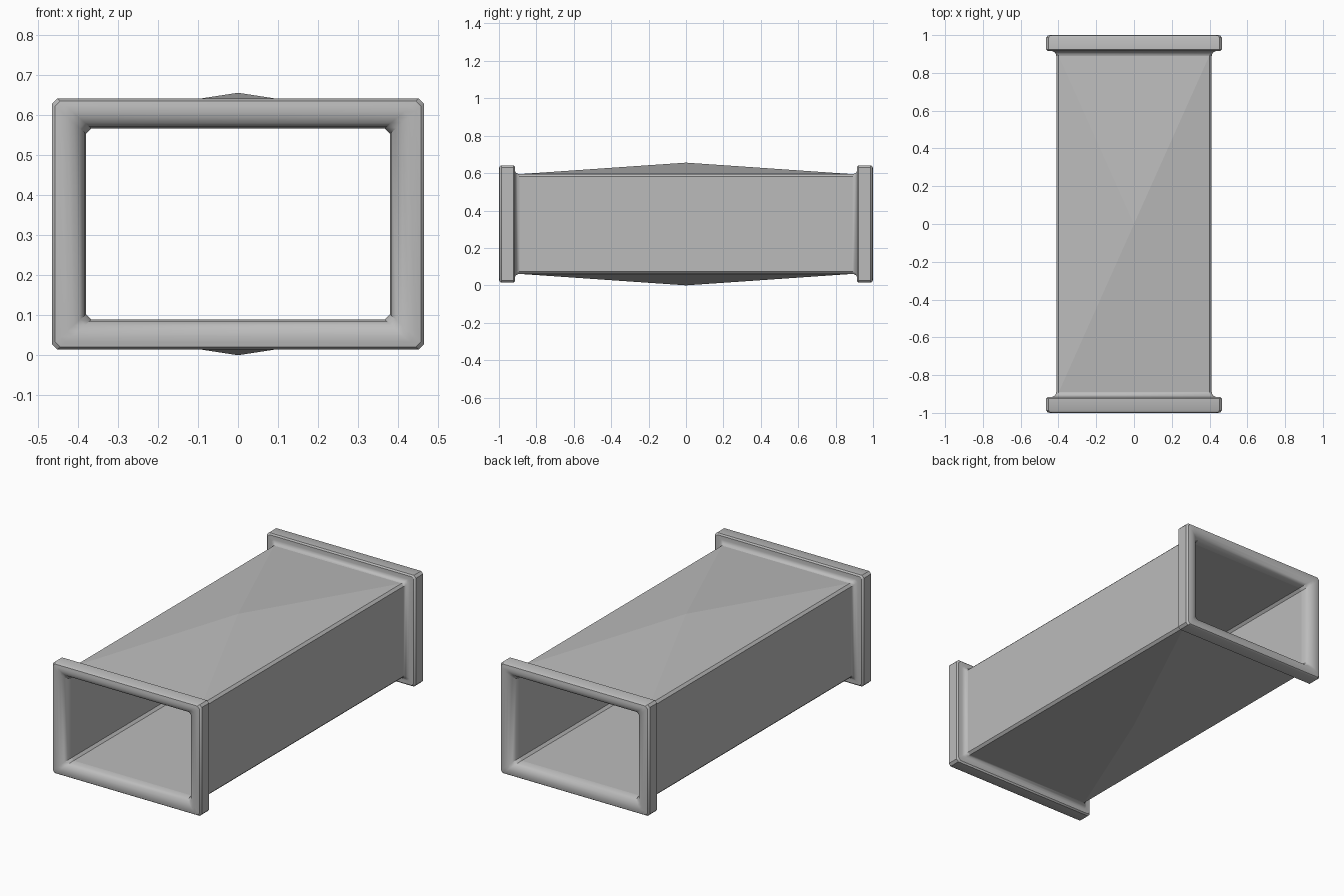
import bpy, bmesh
from math import radians

cube = bpy.data.objects.get("Cube")
if cube:
    bpy.data.objects.remove(cube, do_unlink=True)

MID_Z = 0.328            # height of the duct axis
HALF_X, HALF_Z = 0.38, 0.239   # opening half sizes
RIM_X, RIM_Z = 0.085, 0.075    # how far the flange reaches past the opening
CHAMFER = 0.013
BODY = 0.37              # outer wall position between opening (0) and rim (1)

grey = bpy.data.materials.new("light grey metal")
grey.use_nodes = True
colour = (0.5, 0.5, 0.5, 1)
grey.diffuse_color = colour
grey.node_tree.nodes["Principled BSDF"].inputs["Base Color"].default_value = colour


def ring(bm, y, out):
    """Chamfered rectangle of vertices across the duct."""
    x, z, c = HALF_X + RIM_X * out, HALF_Z + RIM_Z * out, CHAMFER
    corners = [(x, z - c), (x - c, z), (c - x, z), (-x, z - c),
               (-x, c - z), (c - x, -z), (x - c, -z), (x, c - z)]
    return [bm.verts.new((px, y, MID_Z + pz)) for px, pz in corners]


def loft(bm, profile):
    """Skin a profile of (y, outward) points around the duct."""
    rings = [ring(bm, y, out) for y, out in profile]
    for a, b in zip(rings, rings[1:]):
        for i in range(len(a)):
            j = (i + 1) % len(a)
            bm.faces.new((a[i], a[j], b[j], b[i]))


def finish(bm, name, smooth):
    mesh = bpy.data.meshes.new(name)
    bm.to_mesh(mesh)
    bm.free()
    mesh.materials.append(grey)
    obj = bpy.data.objects.new(name, mesh)
    bpy.context.collection.objects.link(obj)
    if smooth:
        bpy.ops.object.select_all(action='DESELECT')
        obj.select_set(True)
        bpy.context.view_layer.objects.active = obj
        bpy.ops.object.shade_smooth_by_angle(angle=radians(35))


# Outer duct wall, with shallow pyramids on the top and bottom panels
bm = bmesh.new()
loft(bm, [(0.89, BODY), (-0.89, BODY)])
bm.normal_update()
if max(bm.faces, key=lambda f: f.calc_center_median().z).normal.z < 0:
    bmesh.ops.reverse_faces(bm, faces=bm.faces[:])
bm.normal_update()
panels = [f for f in bm.faces if abs(f.normal.z) > 0.95]
for v in bmesh.ops.poke(bm, faces=panels)["verts"]:
    v.co.z = 2 * MID_Z if v.co.z > MID_Z else 0
finish(bm, "duct_outer_wall", False)

# Inner duct wall, facing the passage
bm = bmesh.new()
loft(bm, [(-0.94, 0), (0.94, 0)])
bm.normal_update()
if max(bm.faces, key=lambda f: f.calc_center_median().z).normal.z > 0:
    bmesh.ops.reverse_faces(bm, faces=bm.faces[:])
finish(bm, "duct_inner_wall", False)

# Flanges: coved neck, square rim, rounded face rolling into the opening
FLANGE = [(0.89, BODY), (0.902, 0.41), (0.91, 0.49), (0.915, 0.62),
          (0.915, 0.9), (0.923, 1), (0.987, 1), (0.997, 0.91),
          (1, 0.75), (1, 0.55), (0.995, 0.36), (0.984, 0.18),
          (0.967, 0.05), (0.94, 0)]
for name, side in (("front_flange", -1), ("back_flange", 1)):
    bm = bmesh.new()
    loft(bm, [(y * side, out) for y, out in FLANGE])
    bm.normal_update()
    face = max(bm.faces, key=lambda f: f.calc_center_median().y * side)
    if face.normal.y * side < 0:
        bmesh.ops.reverse_faces(bm, faces=bm.faces[:])
    finish(bm, name, True)
